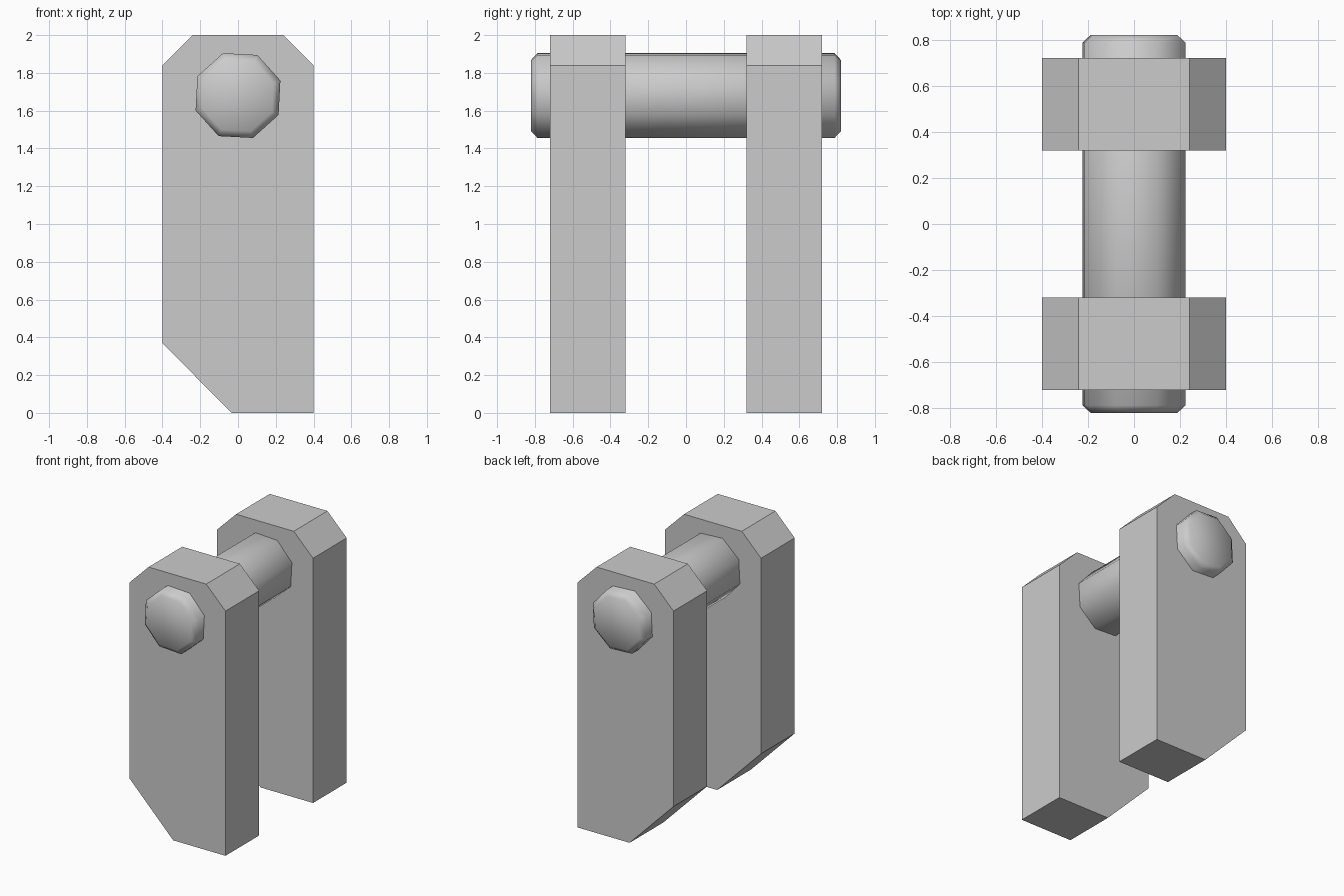
import bpy
import math

if "Cube" in bpy.data.objects:
    bpy.data.objects.remove(bpy.data.objects["Cube"])


def make_object(name, rings, smooth=False):
    """Skin matching rings of points along y and cap both ends."""
    n = len(rings[0])
    verts = [v for ring in rings for v in ring]
    faces = [list(range(n)), list(range(len(verts) - 1, len(verts) - n - 1, -1))]
    for r in range(len(rings) - 1):
        a, b = r * n, (r + 1) * n
        for i in range(n):
            j = (i + 1) % n
            faces.append([a + j, a + i, b + i, b + j])
    mesh = bpy.data.meshes.new(name)
    mesh.from_pydata(verts, [], faces)
    mesh.polygons.foreach_set("use_smooth", [smooth] * len(faces))
    obj = bpy.data.objects.new(name, mesh)
    bpy.context.collection.objects.link(obj)
    return obj


# Two upright plates with clipped corners (counter-clockwise seen from the front)
PROFILE = [(-0.035, 0), (0.4, 0), (0.4, 1.84), (0.24, 2), (-0.24, 2),
           (-0.4, 1.84), (-0.4, 0.37)]
for name, y0, y1 in (("front_plate", -0.72, -0.32), ("back_plate", 0.32, 0.72)):
    make_object(name, [[(x, y, z) for x, z in PROFILE] for y in (y0, y1)])


# Eight-sided cross pin with chamfered, smooth-shaded ends
def pin_ring(y, radius, sides=8, turn=math.radians(19.5)):
    angles = [turn + math.tau * i / sides for i in range(sides)]
    return [(radius * math.cos(a), y, 1.68 + radius * math.sin(a)) for a in angles]


make_object("cross_pin", [pin_ring(y, r) for y, r in
                          ((-0.82, 0.2), (-0.787, 0.238), (0.787, 0.238), (0.82, 0.2))],
            smooth=True)
